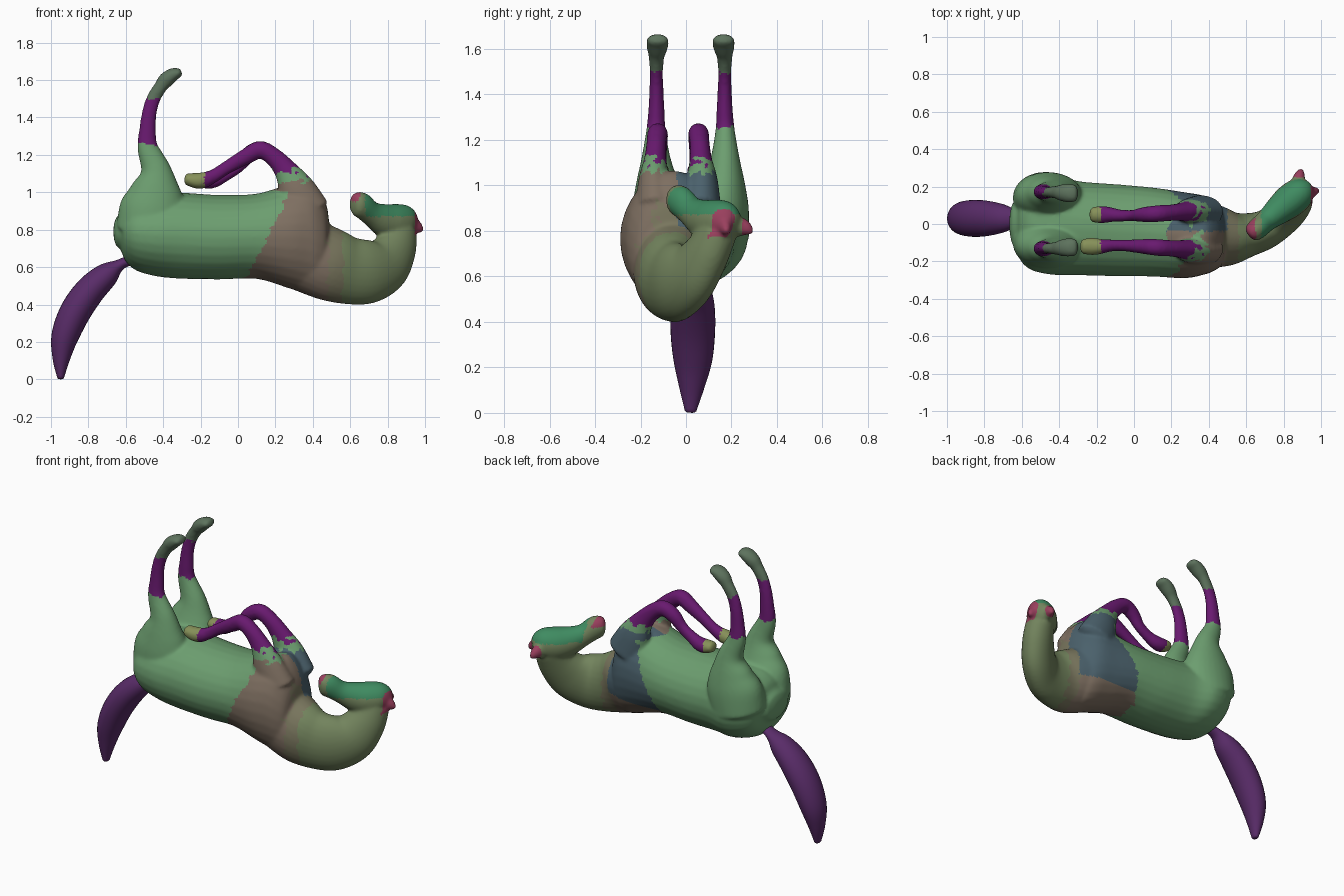
import bpy, bmesh, math
from mathutils import Vector, noise

SIDES, STEPS = 28, 6


def spline(rows):
    """Catmull-Rom through rows of (x, y, z, side radius, depth radius)."""
    r = [rows[0]] + list(rows) + [rows[-1]]
    out = []
    for i in range(1, len(r) - 2):
        for k in range(STEPS):
            t = k / STEPS
            out.append([0.5 * (2 * b + (c - a) * t + (2 * a - 5 * b + 4 * c - d) * t * t
                               + (3 * b - a - 3 * c + d) * t ** 3)
                        for a, b, c, d in zip(r[i - 1], r[i], r[i + 1], r[i + 2])])
    return out + [list(rows[-1])]


def loft(bm, rows, side=(0, 1, 0), axis=None):
    """Closed tube with elliptical sections and rounded ends; axis fixes the section normal."""
    pts = spline(rows)
    n = len(pts)
    rings = []
    for i, p in enumerate(pts):
        c = Vector(p[:3])
        t = (Vector(pts[min(i + 1, n - 1)][:3]) - Vector(pts[max(i - 1, 0)][:3])).normalized()
        t = Vector(axis) if axis else t
        s = Vector(side)
        s = (s - t * s.dot(t)).normalized()
        u = t.cross(s)
        caps = [(0, 1)]
        if i in (0, n - 1):
            d = -1 if i == 0 else 1
            e = min(p[3], p[4]) * 0.4
            caps = [(0, 1), (d * e * 0.7, 0.75), (d * e, 0.35)]
            if i == 0:
                caps.reverse()
        for off, f in caps:
            rings.append([bm.verts.new(c + t * off
                          + s * (f * p[3] * math.cos(2 * math.pi * k / SIDES))
                          + u * (f * p[4] * math.sin(2 * math.pi * k / SIDES)))
                          for k in range(SIDES)])
    for a, b in zip(rings, rings[1:]):
        for k in range(SIDES):
            j = (k + 1) % SIDES
            bm.faces.new((a[k], a[j], b[j], b[k]))
    bm.faces.new(rings[0][::-1])
    bm.faces.new(rings[-1])


def make_object(name, bm):
    bmesh.ops.recalc_face_normals(bm, faces=bm.faces)
    me = bpy.data.meshes.new(name)
    bm.to_mesh(me)
    bm.free()
    ob = bpy.data.objects.new(name, me)
    bpy.context.collection.objects.link(ob)
    return ob


def material(name, rgb):
    m = bpy.data.materials.new(name)
    m.diffuse_color = (*rgb, 1)
    return m


bm = bmesh.new()

# trunk, lying on its back
loft(bm, [(-0.625, 0.0, 0.79, 0.14, 0.10), (-0.60, 0, 0.785, 0.205, 0.155),
          (-0.54, 0, 0.78, 0.25, 0.20), (-0.43, 0, 0.772, 0.272, 0.222),
          (-0.30, -0.022, 0.768, 0.252, 0.23), (-0.10, -0.033, 0.76, 0.246, 0.226),
          (0.10, -0.043, 0.765, 0.238, 0.228), (0.27, -0.06, 0.765, 0.23, 0.278),
          (0.37, -0.06, 0.76, 0.212, 0.305), (0.43, -0.065, 0.735, 0.185, 0.285),
          (0.475, -0.07, 0.715, 0.14, 0.21), (0.49, -0.07, 0.70, 0.06, 0.10)],
     axis=(1, 0, 0))

# neck, curling up and towards the far side
loft(bm, [(0.38, -0.06, 0.66, 0.18, 0.20), (0.50, -0.075, 0.61, 0.15, 0.195),
          (0.60, -0.06, 0.58, 0.12, 0.18), (0.70, -0.03, 0.578, 0.105, 0.172),
          (0.785, 0.03, 0.615, 0.098, 0.15), (0.84, 0.09, 0.70, 0.092, 0.12),
          (0.865, 0.14, 0.80, 0.085, 0.095)], side=(-0.4, 0.9, 0))

# head, forehead up, muzzle pointing back to the belly
loft(bm, [(0.92, 0.195, 0.825, 0.06, 0.07), (0.885, 0.165, 0.838, 0.085, 0.095),
          (0.83, 0.12, 0.838, 0.09, 0.1), (0.775, 0.075, 0.853, 0.078, 0.088),
          (0.71, 0.02, 0.888, 0.06, 0.065), (0.66, -0.025, 0.93, 0.057, 0.07),
          (0.63, -0.05, 0.932, 0.05, 0.064)], side=(-0.65, 0.76, 0))

# ears
for base, tip in (((0.925, 0.165), (0.985, 0.18)), ((0.875, 0.225), (0.895, 0.29))):
    loft(bm, [(*base, 0.82, 0.045, 0.035),
              ((base[0] + tip[0]) / 2, (base[1] + tip[1]) / 2, 0.813, 0.038, 0.03),
              (*tip, 0.795, 0.016, 0.014)], side=(0, 0, 1))

# hind legs, mirrored about y = 0.02
HIND = [(-0.475, 0.115, 0.79, 0.145, 0.178), (-0.452, 0.135, 0.92, 0.122, 0.178),
        (-0.44, 0.147, 1.02, 0.092, 0.135), (-0.44, 0.152, 1.12, 0.064, 0.082),
        (-0.483, 0.152, 1.24, 0.043, 0.056), (-0.484, 0.15, 1.33, 0.036, 0.045),
        (-0.475, 0.15, 1.42, 0.031, 0.04), (-0.452, 0.15, 1.50, 0.029, 0.038),
        (-0.413, 0.15, 1.565, 0.035, 0.036), (-0.385, 0.147, 1.60, 0.045, 0.042),
        (-0.345, 0.145, 1.63, 0.05, 0.036), (-0.31, 0.145, 1.64, 0.045, 0.024)]
for s in (1, -1):
    loft(bm, [(x, 0.02 + s * y, z, a, b) for x, y, z, a, b in HIND])

# forelegs, folded at the knee and mirrored about y = -0.035
FORE = [(0.36, 0.10, 0.90, 0.09, 0.13), (0.31, 0.105, 1.02, 0.07, 0.1),
        (0.26, 0.10, 1.11, 0.05, 0.066), (0.195, 0.095, 1.185, 0.044, 0.05),
        (0.12, 0.09, 1.228, 0.045, 0.047), (0.05, 0.085, 1.195, 0.04, 0.044),
        (-0.03, 0.08, 1.135, 0.031, 0.036), (-0.10, 0.08, 1.09, 0.033, 0.036),
        (-0.155, 0.085, 1.066, 0.041, 0.043), (-0.20, 0.085, 1.062, 0.047, 0.042),
        (-0.25, 0.085, 1.072, 0.04, 0.032)]
for s in (1, -1):
    loft(bm, [(x - (0.025 if s < 0 else -0.025) * (x < 0), -0.035 + s * y, z, a, b)
              for x, y, z, a, b in FORE])

# fuse every part into one smooth skin
horse = make_object("horse_body", bm)
rm = horse.modifiers.new("fuse", 'REMESH')
rm.mode = 'VOXEL'
rm.voxel_size = 0.01
sm = horse.modifiers.new("soften", 'SMOOTH')
sm.factor = 0.5
sm.iterations = 8
dg = bpy.context.evaluated_depsgraph_get()
skin = bpy.data.meshes.new_from_object(horse.evaluated_get(dg))
horse.modifiers.clear()
horse.data = skin

# coat colours
COATS = {"green": (0.15, 0.34, 0.16), "purple": (0.14, 0.01, 0.16),
         "grey": (0.11, 0.17, 0.11), "pink": (0.21, 0.16, 0.12),
         "rose_green": (0.19, 0.18, 0.11), "olive": (0.17, 0.23, 0.11),
         "blue": (0.07, 0.12, 0.15), "teal": (0.05, 0.26, 0.12),
         "magenta": (0.32, 0.05, 0.11), "hoof": (0.24, 0.28, 0.10)}
names = list(COATS)
skin.materials.clear()
for k, rgb in COATS.items():
    skin.materials.append(material(k, rgb))


def coat(p):
    x, y, z = p
    n = 0.03 * noise.noise(p * 28)
    if x < -0.3 and z > 1.2:
        return "grey" if z > 1.5 + n else "purple" if z > 1.26 + n else "green"
    if x < 0.45 and z > 1.01 and x > -0.3:
        if x < -0.18:
            return "hoof" if abs(y + 0.035) < 0.14 else "green"
        if x < 0.15 or z > 1.11 + 2 * n:
            return "purple"
        return "green" if z > 1.06 + n else "pink" if y < -0.04 else "blue"
    if x > 0.58 and z > 0.77:
        if x > 0.945 or y > 0.25 or (x < 0.65 and z > 0.95):
            return "magenta"
        return "teal" if z > 0.87 and x > 0.68 else "olive"
    if x > 0.56 + n:
        return "olive"
    if x > 0.1 + 0.5 * (z - 0.65) + n:
        if y > -0.04 and z > 0.6 and x < 0.5:
            return "blue"
        return "pink" if x < 0.48 + n else "rose_green"
    return "green"


for f in skin.polygons:
    f.material_index = names.index(coat(f.center))
    f.use_smooth = True

# tail
bm = bmesh.new()
loft(bm, [(-0.56, 0.02, 0.645, 0.035, 0.03), (-0.63, 0.03, 0.613, 0.045, 0.03),
          (-0.70, 0.03, 0.56, 0.075, 0.065), (-0.79, 0.03, 0.475, 0.095, 0.08),
          (-0.87, 0.03, 0.36, 0.098, 0.083), (-0.925, 0.03, 0.23, 0.085, 0.073),
          (-0.945, 0.025, 0.11, 0.055, 0.047), (-0.948, 0.02, 0.008, 0.025, 0.018)])
tail = make_object("tail", bm)
tail.data.materials.append(material("tail_purple", (0.10, 0.025, 0.14)))
for f in tail.data.polygons:
    f.use_smooth = True
